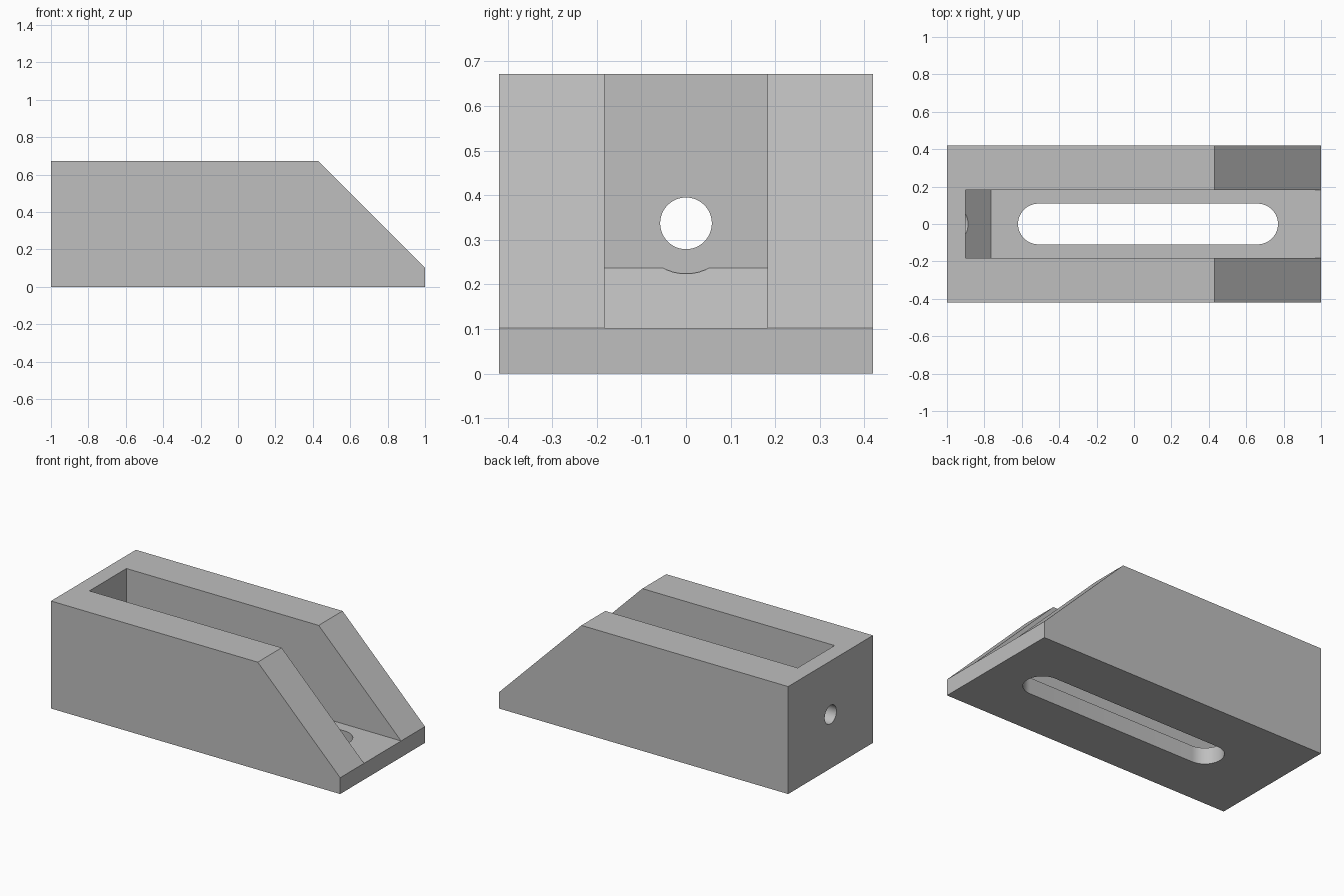
import bpy, bmesh, math
from mathutils import Vector

cube = bpy.data.objects.get("Cube")
if cube:
    bpy.data.objects.remove(cube, do_unlink=True)

grey = bpy.data.materials.new("light_grey")
grey.use_nodes = True
colour = (0.52, 0.52, 0.52, 1)
grey.diffuse_color = colour
grey.node_tree.nodes["Principled BSDF"].inputs["Base Color"].default_value = colour


def prism(name, points, direction):
    """Extrude a closed outline of 3D points along a direction."""
    bm = bmesh.new()
    face = bm.faces.new([bm.verts.new(p) for p in points])
    new = bmesh.ops.extrude_face_region(bm, geom=[face])["geom"]
    verts = [v for v in new if isinstance(v, bmesh.types.BMVert)]
    bmesh.ops.translate(bm, verts=verts, vec=Vector(direction))
    bmesh.ops.recalc_face_normals(bm, faces=bm.faces)
    mesh = bpy.data.meshes.new(name)
    bm.to_mesh(mesh)
    bm.free()
    mesh.materials.append(grey)
    ob = bpy.data.objects.new(name, mesh)
    bpy.context.collection.objects.link(ob)
    return ob


def side_prism(name, profile, half_width):
    return prism(name, [(x, -half_width, z) for x, z in profile], (0, 2 * half_width, 0))


def bore(name, radius, x0, x1, z, sides=48):
    angles = [math.tau * i / sides for i in range(sides)]
    ring = [(x0, radius * math.cos(a), z + radius * math.sin(a)) for a in angles]
    return prism(name, ring, (x1 - x0, 0, 0))


def slot(name, x0, x1, radius, z0, z1, steps=24):
    outline = []
    for centre, start in ((x1 - radius, -math.pi / 2), (x0 + radius, math.pi / 2)):
        for i in range(steps + 1):
            a = start + math.pi * i / steps
            outline.append((centre + radius * math.cos(a), radius * math.sin(a), z0))
    return prism(name, outline, (0, 0, z1 - z0))


# Solid block with sloped nose
body = side_prism("bracket_body",
                  [(-1, 0), (1, 0), (1, 0.102), (0.43, 0.672), (-1, 0.672)], 0.419)

# Channel with a chamfered foot, floor slot, bolt hole and bolt head clearance
cutters = [
    side_prism("channel_cutter",
               [(-0.9, 0.9), (-0.9, 0.237), (-0.765, 0.102), (1.2, 0.102), (1.2, 0.9)], 0.183),
    slot("floor_slot_cutter", -0.62, 0.77, 0.109, -0.1, 0.15),
    bore("bolt_hole_cutter", 0.058, -1.1, -0.8, 0.337),
    bore("head_clearance_cutter", 0.113, -0.9, -0.7, 0.337),
]
for cutter in cutters:
    mod = body.modifiers.new(cutter.name, "BOOLEAN")
    mod.operation = "DIFFERENCE"
    mod.solver = "EXACT"
    mod.object = cutter
    cutter.hide_render = True

# Bake the cuts and drop the cutters
bpy.context.view_layer.update()
graph = bpy.context.evaluated_depsgraph_get()
baked = bpy.data.meshes.new_from_object(body.evaluated_get(graph))
body.modifiers.clear()
body.data = baked
for cutter in cutters:
    bpy.data.objects.remove(cutter, do_unlink=True)

# Smooth the bores, keep the edges crisp
bpy.ops.object.select_all(action="DESELECT")
body.select_set(True)
bpy.context.view_layer.objects.active = body
bpy.ops.object.shade_smooth_by_angle(angle=math.radians(30))
